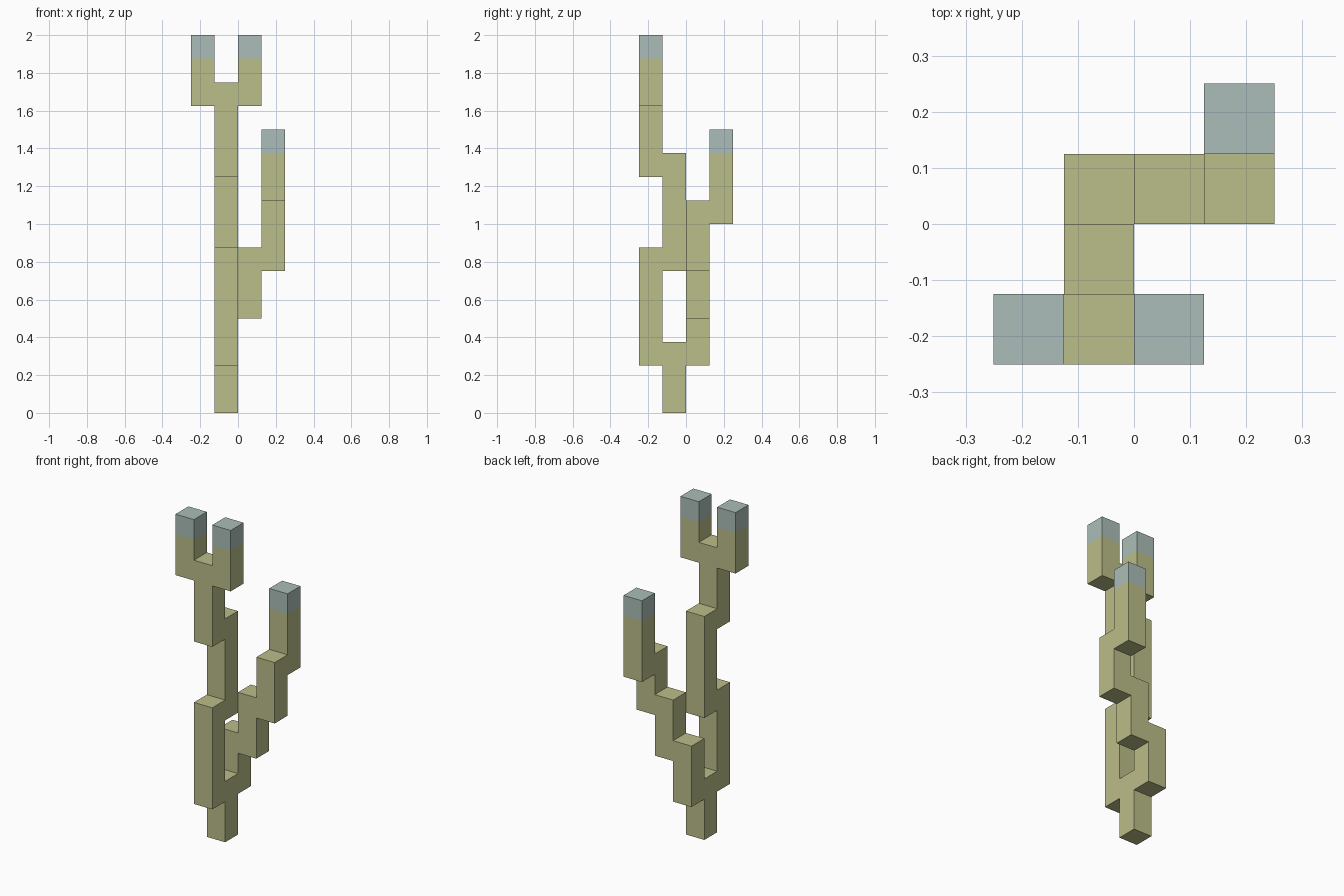
import bpy, bmesh
from mathutils import Vector

CELL = 0.125  # edge of one block

cube = bpy.data.objects.get("Cube")
if cube:
    bpy.data.objects.remove(cube, do_unlink=True)


def make_material(name, rgb):
    mat = bpy.data.materials.new(name)
    mat.use_nodes = True
    color = (*rgb, 1.0)
    mat.diffuse_color = color
    bsdf = mat.node_tree.nodes["Principled BSDF"]
    bsdf.inputs["Base Color"].default_value = color
    bsdf.inputs["Roughness"].default_value = 0.9
    return mat


stalk_mat = make_material("olive_stalk", (0.50, 0.51, 0.25))
tip_mat = make_material("grey_green_tip", (0.41, 0.515, 0.48))

# Each part is a square column: grid x, grid y, bottom, top, has coloured tip
PARTS = {
    "base_stem": (-1, -1, 0, 3, False),
    "lower_front_stem": (-1, -2, 2, 7, False),
    "middle_stem": (-1, -1, 6, 11, False),
    "upper_stem": (-1, -2, 10, 14, False),
    "fork_right_prong": (-2, -2, 13, 16, True),
    "fork_left_prong": (0, -2, 13, 16, True),
    "branch_lower_step": (-1, 0, 2, 5, False),
    "branch_middle_step": (0, 0, 4, 7, False),
    "branch_upper_step": (1, 0, 6, 9, False),
    "branch_end": (1, 1, 8, 12, True),
}

filled = {(x, y, z) for x, y, low, high, _ in PARTS.values() for z in range(low, high)}
AXES = [Vector((1, 0, 0)), Vector((0, 1, 0)), Vector((0, 0, 1))]


def add_block_faces(bm, block, material_index):
    """Add only the block faces that do not touch another block."""
    centre = Vector(block) + Vector((0.5, 0.5, 0.5))
    for i in range(3):
        for sign in (1, -1):
            normal = AXES[i] * sign
            if tuple(int(c) for c in Vector(block) + normal) in filled:
                continue
            u, v = AXES[(i + 1) % 3], AXES[(i + 2) % 3] * sign
            middle = centre + normal / 2
            corners = [middle + (u * a + v * b) / 2
                       for a, b in ((-1, -1), (1, -1), (1, 1), (-1, 1))]
            face = bm.faces.new([bm.verts.new(c * CELL) for c in corners])
            face.material_index = material_index


def make_column(name, x, y, low, high, has_tip):
    bm = bmesh.new()
    for z in range(low, high):
        add_block_faces(bm, (x, y, z), int(has_tip and z == high - 1))
    bmesh.ops.remove_doubles(bm, verts=bm.verts[:], dist=0.001)
    # Merge flat block faces into clean panels, keeping the tip boundary
    bmesh.ops.dissolve_limit(bm, angle_limit=0.01, verts=bm.verts[:],
                             edges=bm.edges[:], delimit={'MATERIAL'})
    mesh = bpy.data.meshes.new(name)
    bm.to_mesh(mesh)
    bm.free()
    mesh.materials.append(stalk_mat)
    mesh.materials.append(tip_mat)
    bpy.context.collection.objects.link(bpy.data.objects.new(name, mesh))


for part_name, spec in PARTS.items():
    make_column(part_name, *spec)
